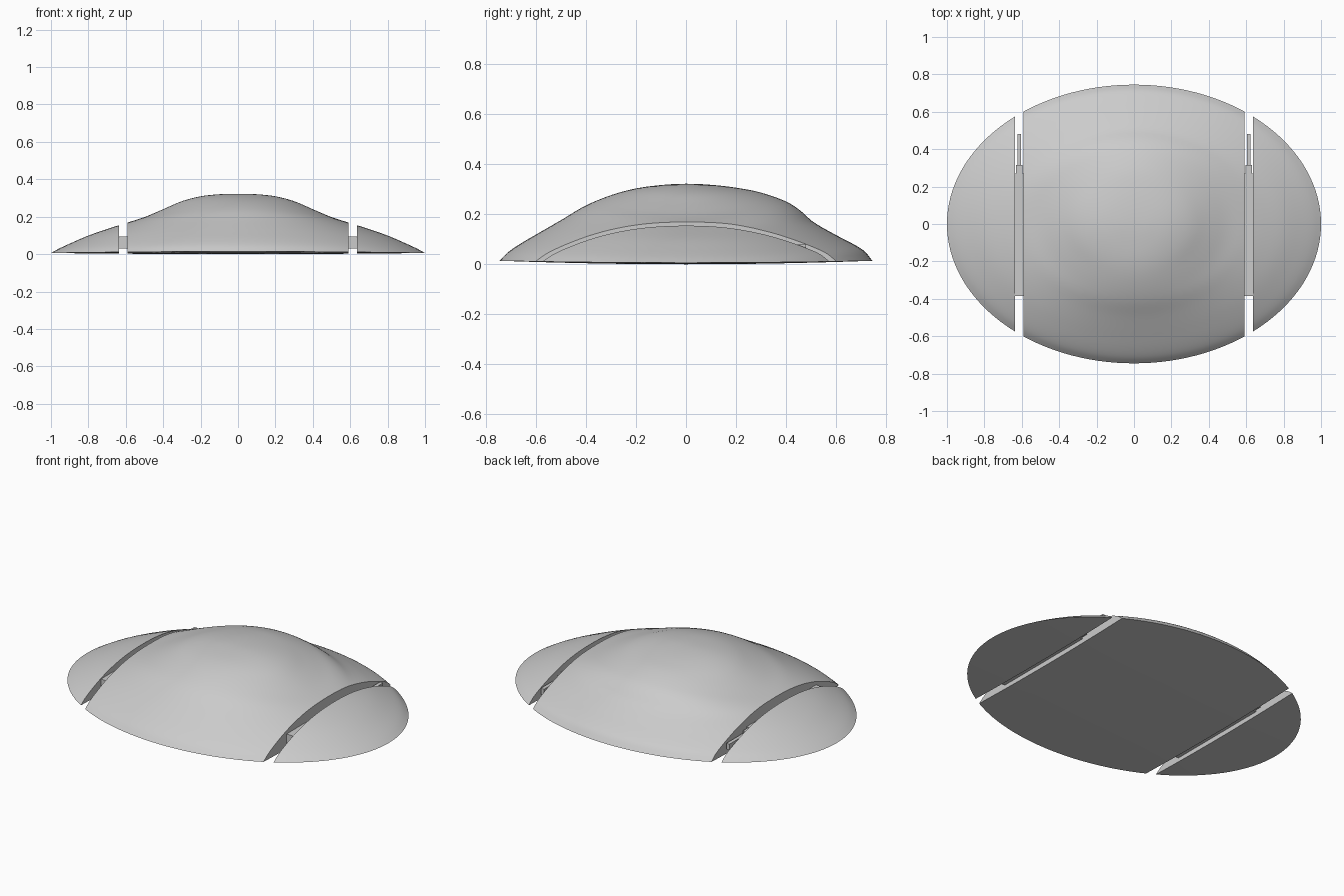
import bpy, bmesh
from math import sin, cos, pi

if "Cube" in bpy.data.objects:
    bpy.data.objects.remove(bpy.data.objects["Cube"])

A, B = 1.0, 0.745            # half axes of the oval outline
SEG, RINGS = 128, 44

# Height profiles (radius fraction, z) toward the sides, the front and the back
SIDE = [(0, .322), (.1, .32), (.2, .309), (.3, .283), (.4, .24), (.5, .198),
        (.6, .166), (.7, .134), (.8, .099), (.9, .056), (.96, .028), (1, .006)]
FRONT = [(0, .322), (.13, .317), (.27, .303), (.4, .277), (.54, .234), (.67, .177),
         (.8, .121), (.9, .077), (.96, .045), (1, .014)]
BACK = [(0, .322), (.13, .318), (.27, .306), (.4, .287), (.54, .25), (.61, .217),
        (.68, .171), (.8, .119), (.9, .08), (.96, .051), (1, .014)]


def sample(p, r):
    """Smooth Hermite interpolation through profile points."""
    i = 0
    while i < len(p) - 2 and r > p[i + 1][0]:
        i += 1

    def slope(k):
        if k == 0:
            return 0
        a, b = p[k - 1], p[min(k + 1, len(p) - 1)]
        return (b[1] - a[1]) / (b[0] - a[0])
    (x0, y0), (x1, y1) = p[i], p[i + 1]
    h = x1 - x0
    t = (r - x0) / h
    return ((2*t**3 - 3*t*t + 1) * y0 + (t**3 - 2*t*t + t) * h * slope(i)
            + (3*t*t - 2*t**3) * y1 + (t**3 - t*t) * h * slope(i + 1))


def top_z(r, a):
    w = cos(a) ** 2
    return w * sample(SIDE, r) + (1 - w) * sample(FRONT if sin(a) < 0 else BACK, r)


def make_shell():
    """Whole closed domed body as a bmesh."""
    bm = bmesh.new()

    def ring(r, height):
        return [bm.verts.new((A*r*cos(2*pi*k/SEG), B*r*sin(2*pi*k/SEG),
                              height(r, 2*pi*k/SEG))) for k in range(SEG)]

    def under(r, a):
        return top_z(1, a) * r ** 2
    rings = [ring(sin(pi/2 * i/RINGS) * .5 + i/RINGS * .5, top_z) for i in range(1, RINGS + 1)]
    rings += [ring(r, under) for r in (.97, .8, .6, .4, .2)]
    poles = [bm.verts.new((0, 0, top_z(0, 0))), bm.verts.new((0, 0, 0))]
    for k in range(SEG):
        n = (k + 1) % SEG
        for a, b in zip(rings, rings[1:]):
            bm.faces.new((a[k], b[k], b[n], a[n]))
        bm.faces.new((poles[0], rings[0][k], rings[0][n]))
        bm.faces.new((poles[1], rings[-1][n], rings[-1][k]))
    return bm


def slice_off(bm, x, sign):
    """Remove everything beyond x on the given side and cap the cut."""
    res = bmesh.ops.bisect_plane(bm, geom=bm.verts[:] + bm.edges[:] + bm.faces[:],
                                 plane_co=(x, 0, 0), plane_no=(sign, 0, 0), clear_outer=True)
    edges = [e for e in res["geom_cut"] if isinstance(e, bmesh.types.BMEdge)]
    bmesh.ops.contextual_create(bm, geom=edges)


def finish(bm, name):
    bmesh.ops.recalc_face_normals(bm, faces=bm.faces[:])
    me = bpy.data.meshes.new(name)
    bm.to_mesh(me)
    bm.free()
    ob = bpy.data.objects.new(name, me)
    bpy.context.collection.objects.link(ob)
    bpy.context.view_layer.objects.active = ob
    ob.select_set(True)
    bpy.ops.object.shade_smooth_by_angle(angle=.6)
    ob.select_set(False)
    return ob


def box(name, x0, x1, y0, y1, z0, z1):
    bm = bmesh.new()
    bmesh.ops.create_cube(bm, size=1)
    for v in bm.verts:
        v.co.x = (x0 + x1)/2 + v.co.x * (x1 - x0)
        v.co.y = (y0 + y1)/2 + v.co.y * (y1 - y0)
        v.co.z = (z0 + z1)/2 + v.co.z * (z1 - z0)
    finish(bm, name)


# Central domed body
body = make_shell()
slice_off(body, .59, 1)
slice_off(body, -.59, -1)
finish(body, "center_body")

# Side caps with their joining bars and stepped pins
for s, side in ((1, "right"), (-1, "left")):
    cap = make_shell()
    slice_off(cap, s * .637, -s)
    finish(cap, side + "_cap")
    for part, a, b, y0, y1, z0, z1 in (("bar", .588, .639, -.385, .27, .03, .095),
                                       ("collar", .597, .63, .27, .315, .035, .09),
                                       ("pin", .603, .624, .315, .48, .045, .08)):
        box(f"{side}_{part}", min(s*a, s*b), max(s*a, s*b), y0, y1, z0, z1)
